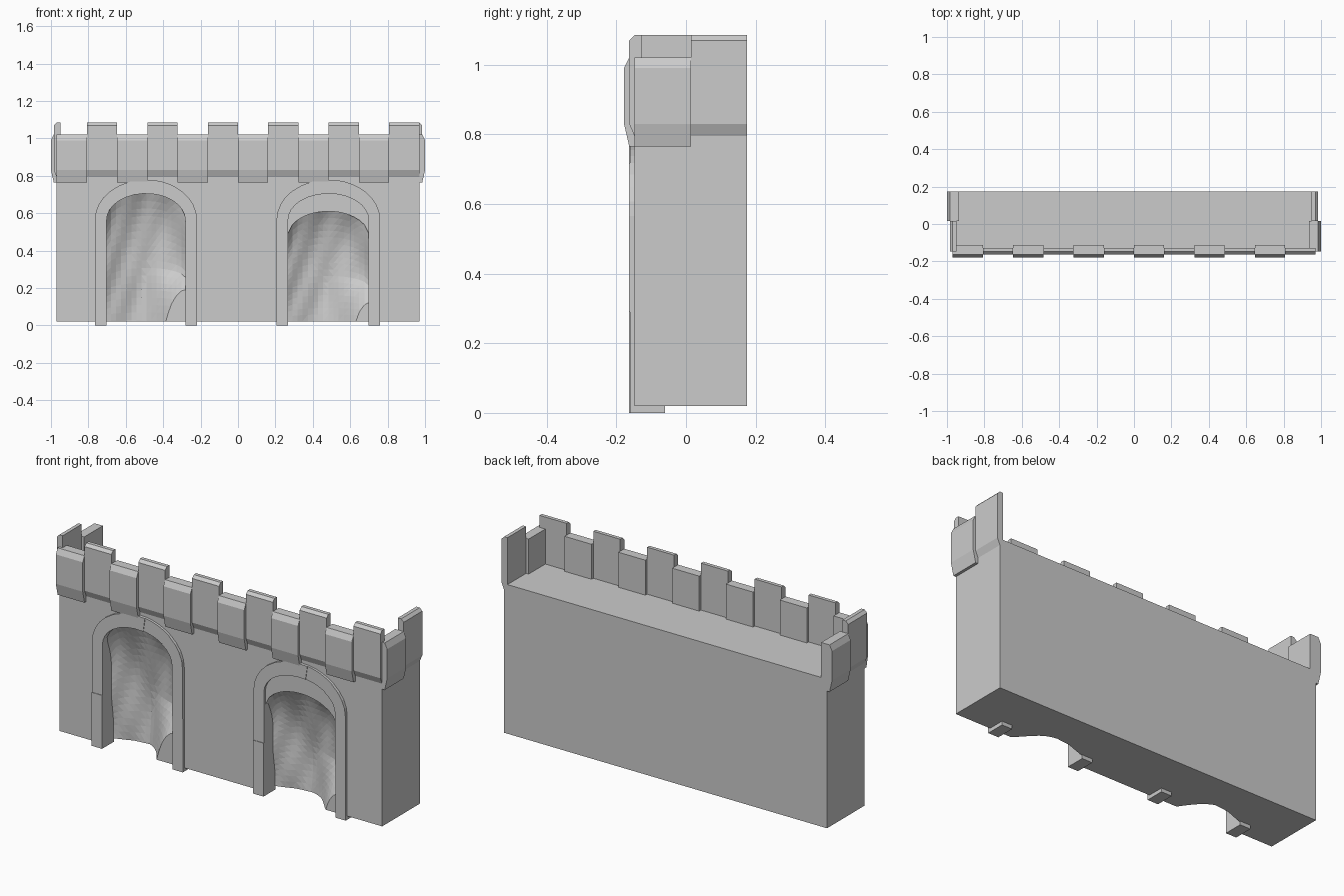
import bpy, bmesh
from math import sin, cos, pi, sqrt, radians

cube = bpy.data.objects.get("Cube")
if cube:
    bpy.data.objects.remove(cube)

stone = bpy.data.materials.new("grey stone")
stone.use_nodes = True
GREY = (0.6, 0.6, 0.6, 1)
stone.diffuse_color = GREY
stone.node_tree.nodes["Principled BSDF"].inputs["Base Color"].default_value = GREY

HALF, FRONT, BACK = 0.97, -0.148, 0.175
BASE, WALK = 0.02, 0.83


def finish(bm, name):
    bmesh.ops.recalc_face_normals(bm, faces=bm.faces)
    mesh = bpy.data.meshes.new(name)
    bm.to_mesh(mesh)
    bm.free()
    mesh.materials.append(stone)
    obj = bpy.data.objects.new(name, mesh)
    bpy.context.collection.objects.link(obj)
    return obj


def prism(name, start, end):
    """Solid between two matching outlines."""
    bm = bmesh.new()
    a = [bm.verts.new(p) for p in start]
    b = [bm.verts.new(p) for p in end]
    bm.faces.new(a)
    bm.faces.new(b[::-1])
    for i in range(len(a)):
        j = (i + 1) % len(a)
        bm.faces.new((a[i], b[i], b[j], a[j]))
    return finish(bm, name)


# Main wall block
def rect(y):
    return [(-HALF, y, BASE), (HALF, y, BASE), (HALF, y, WALK), (-HALF, y, WALK)]


wall = prism("wall", rect(FRONT), rect(BACK))

# Parapet profiles: (distance out from wall face, height)
LOW = [(-0.035, 0.78), (0, 0.765), (0.015, 0.765), (0.03, 0.83),
       (0.03, 0.99), (0.015, 1.02), (-0.035, 1.02)]
TALL = [(-0.02, 0.8), (0, 0.795), (0.015, 0.83),
        (0.015, 1.07), (0, 1.085), (-0.02, 1.085)]

# Front parapet, alternating low and tall blocks
step = 2 * HALF / 12
for i in range(12):
    x = -HALF + i * step
    kind, prof = (("merlon", TALL) if i % 2 else ("crenel", LOW))
    prism(f"front_{kind}_{i // 2 + 1}",
          [(x, FRONT - o, z) for o, z in prof],
          [(x + step, FRONT - o, z) for o, z in prof])

# Side parapets, the order of low and tall swapped between the ends
for label, s, order in (("left", 1, (LOW, TALL)), ("right", -1, (TALL, LOW))):
    for prof, y0, y1 in zip(order, (FRONT, 0.015), (0.015, BACK)):
        kind = "merlon" if prof is TALL else "crenel"
        prism(f"{label}_{kind}",
              [(s * (HALF + o), y0, z) for o, z in prof],
              [(s * (HALF + o), y1, z) for o, z in prof])


# Rough hollow behind each arch: a solid with a wavy back, cut from the wall
def hollow(cx, half, spring, rise, slump):
    bm = bmesh.new()
    nu, nv = 16, 18
    grid = {}
    for i in range(nu + 1):
        u = -1 + 2 * i / nu
        top = spring + rise * sqrt(1 - 0.99 * u * u)
        for j in range(nv + 1):
            v = j / nv
            depth = 0.075 + 0.06 * (1 - u * u) - 0.02 * max(u, 0)
            depth *= 1 - 0.75 * v ** 4
            depth += 0.006 * sin(5 * u + 7 * v) + 0.004 * sin(9 * u - 11 * v)
            depth -= slump * max(0, u + 0.1) * max(0, 1 - 2.2 * v)
            x, z = cx + half * u, -0.01 + v * (top + 0.01)
            for side, y in enumerate((-0.3, FRONT + depth)):
                grid[i, j, side] = bm.verts.new((x, y, z))

    def quad(*keys):
        bm.faces.new([grid[k] for k in keys])

    for i in range(nu):
        for j in range(nv):
            for s in (0, 1):
                quad((i, j, s), (i + 1, j, s), (i + 1, j + 1, s), (i, j + 1, s))
        for j in (0, nv):
            quad((i, j, 0), (i + 1, j, 0), (i + 1, j, 1), (i, j, 1))
    for j in range(nv):
        for i in (0, nu):
            quad((i, j, 0), (i, j + 1, 0), (i, j + 1, 1), (i, j, 1))
    bmesh.ops.triangulate(bm, faces=bm.faces)
    cutter = finish(bm, "hollow_cutter")
    cutter.hide_render = True
    mod = wall.modifiers.new("hollow", "BOOLEAN")
    mod.operation, mod.solver, mod.object = "DIFFERENCE", "EXACT", cutter
    bpy.context.view_layer.objects.active = wall
    bpy.ops.object.modifier_apply(modifier=mod.name)
    bpy.data.objects.remove(cutter)


hollow(-0.49, 0.215, 0.565, 0.14, 0.21)
hollow(0.483, 0.22, 0.47, 0.14, 0.13)


# Stone arch frames made of separate blocks
SPRING, JOINT = 0.565, 0.29


def frame(label, cx, outer, inner):
    def arc(a0, a1):
        n = 4
        for k in range(n + 1):
            a = radians(a0 + (a1 - a0) * k / n)
            yield ((cx + outer * cos(a), SPRING + 0.215 * sin(a)),
                   (cx + inner * cos(a), SPRING + 0.14 * sin(a)))

    def jamb(s, z):
        return (cx + s * outer, z), (cx + s * inner, z)

    blocks = {
        "right_foot": [jamb(-1, 0), jamb(-1, JOINT)],
        "right_haunch": [jamb(-1, JOINT), *arc(180, 135)],
        "right_crown": list(arc(135, 80)),
        "left_crown": list(arc(80, 45)),
        "left_haunch": [*arc(45, 0), jamb(1, JOINT)],
        "left_foot": [jamb(1, JOINT), jamb(1, 0)],
    }
    for i, (part, pairs) in enumerate(blocks.items()):
        outline = [p[0] for p in pairs] + [p[1] for p in pairs[::-1]]
        y = -0.164 + 0.003 * (i % 2)
        prism(f"{label}_arch_{part}", [(x, y, z) for x, z in outline],
              [(x, -0.06, z) for x, z in outline])


frame("right", -0.492, 0.273, 0.21)
frame("left", 0.483, 0.277, 0.215)
